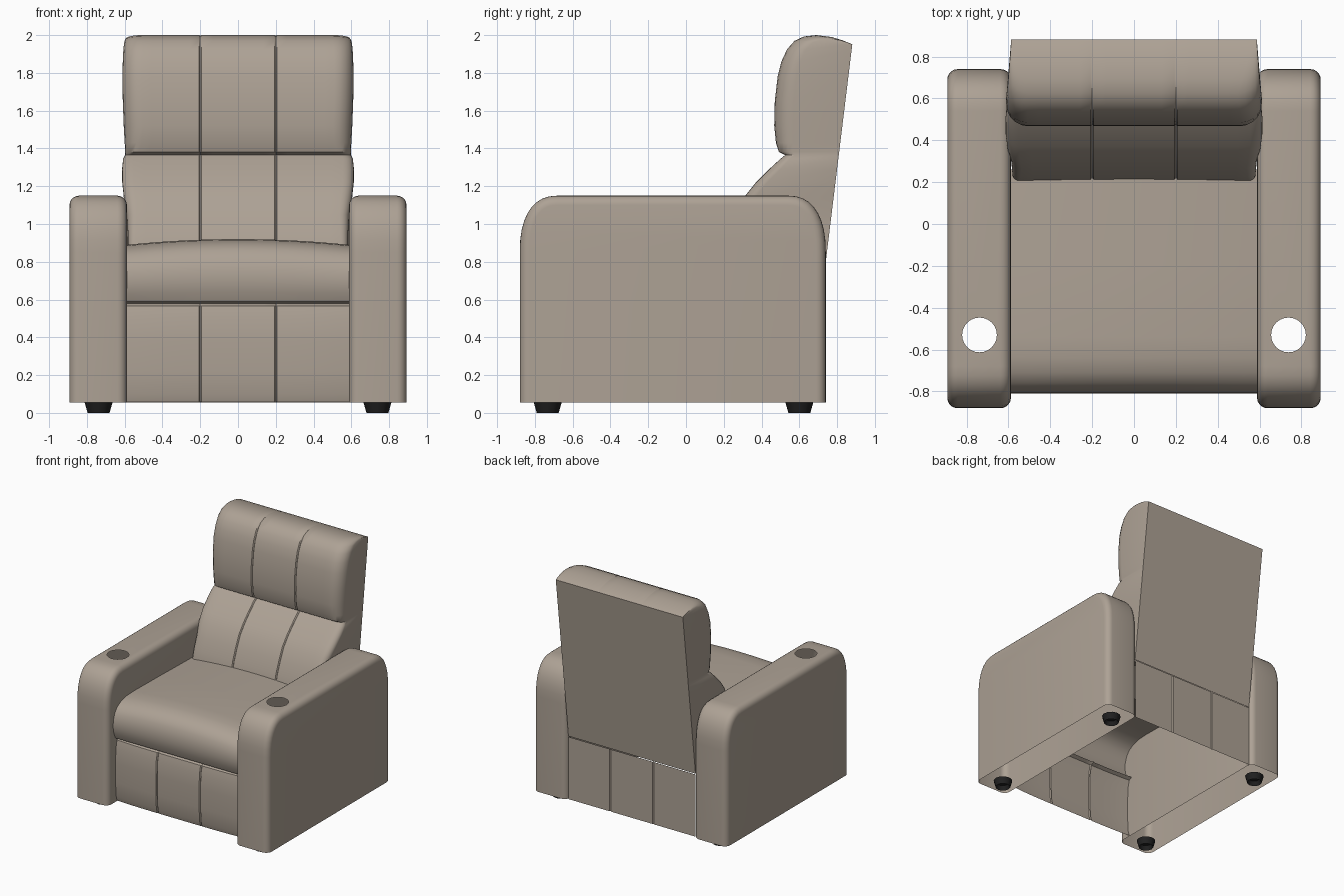
import bpy, bmesh
from math import cos, sin, pi, hypot
from mathutils import Matrix

old = bpy.data.objects.get("Cube")
if old:
    bpy.data.objects.remove(old, do_unlink=True)


def make_material(name, rgb):
    m = bpy.data.materials.new(name)
    m.use_nodes = True
    m.diffuse_color = (*rgb, 1)
    bsdf = m.node_tree.nodes["Principled BSDF"]
    bsdf.inputs["Base Color"].default_value = (*rgb, 1)
    bsdf.inputs["Roughness"].default_value = 0.7
    return m


LEATHER = make_material("taupe leather", (0.42, 0.36, 0.30))
BLACK = make_material("black plastic", (0.015, 0.015, 0.015))
HALF = 0.587       # half width between the armrests
SEAM = 0.2         # x of the stitched seams
FLOOR = 0.055      # underside of the body


def finish(name, bm, mat):
    mesh = bpy.data.meshes.new(name)
    bm.to_mesh(mesh)
    bm.free()
    mesh.materials.append(mat)
    ob = bpy.data.objects.new(name, mesh)
    bpy.context.collection.objects.link(ob)
    bpy.ops.object.select_all(action='DESELECT')
    ob.select_set(True)
    bpy.context.view_layer.objects.active = ob
    bpy.ops.object.shade_smooth_by_angle(angle=0.6)


def bridge_rows(bm, rows, closed=False):
    """Quads between successive rows of vertices."""
    for a, b in zip(rows, rows[1:]):
        n = len(a)
        for i in range(n if closed else n - 1):
            k = (i + 1) % n
            bm.faces.new((a[i], a[k], b[k], b[i]))


def columns(half):
    """Positions across the width, with three close columns at each seam."""
    edge = SEAM + .007
    right = [SEAM / 3, SEAM * 2 / 3, SEAM - .007, SEAM, edge]
    right += [edge + (half - edge) * i / 6 for i in range(1, 7)]
    return [-x for x in reversed(right)] + [0] + right


def groove(x):
    return 0.009 if abs(abs(x) - SEAM) < 0.001 else 0


def sheet(name, path, shape):
    """Upholstered panel swept across the width; shape(x, y, z) gives y, z."""
    bm = bmesh.new()
    rows = [[bm.verts.new((x, *shape(x, y, z))) for x in columns(HALF)]
            for y, z in path]
    bridge_rows(bm, rows)
    finish(name, bm, LEATHER)


# Seat cushion: rolled front, crowned top
seat_path = [(-.74, .58), (-.78, .59), (-.8, .64), (-.81, .7), (-.807, .76),
             (-.79, .82), (-.76, .865), (-.71, .897), (-.64, .915), (-.54, .92),
             (-.2, .915), (.26, .905)]
sheet("seat_cushion", seat_path,
      lambda x, y, z: (y, z - .03 * (x / HALF) ** 2 * min(1, (z - .58) / .3)))

# Footrest panel with three padded sections
foot_path = [(-.74, .58), (-.77, .565), (-.785, .5), (-.79, .38), (-.79, .22),
             (-.782, .1), (-.77, .06)]
sheet("footrest_panel", foot_path[::-1],
      lambda x, y, z: (y + groove(x) + .012 * (x / HALF) ** 4, z))

# Lower rear panel
sheet("rear_panel", [(.715, .575), (.715, FLOOR)],
      lambda x, y, z: (y - groove(x), z))

# Backrest and headrest: (front y, front z, half width, corner radius)
back_rows = [(.18, .62, .58, .03), (.2, .85, .58, .03), (.225, .95, .583, .04),
             (.265, 1.05, .588, .05), (.31, 1.145, .605, .06),
             (.37, 1.22, .613, .06), (.44, 1.29, .614, .06),
             (.5, 1.345, .608, .05), (.525, 1.365, .598, .05),
             (.492, 1.382, .597, .07), (.476, 1.43, .6, .09),
             (.467, 1.52, .605, .1), (.47, 1.65, .61, .1),
             (.485, 1.78, .612, .1), (.505, 1.86, .61, .1),
             (.535, 1.925, .607, .1), (.575, 1.97, .602, .1),
             (.625, 1.993, .598, .1), (.69, 2.0, .594, .08),
             (.77, 1.99, .59, .05), (.83, 1.972, .588, .03),
             (.872, 1.955, .588, .005)]


def backrest():
    bm = bmesh.new()
    rows = []
    for fy, fz, w, r in back_rows:
        bz = .58 if fz < .7 else min(fz, 1.95)
        by = .74 + (bz - .8) * .122
        depth = hypot(by - fy, bz - fz)
        r = min(r, depth * .5)
        corner = [(w - r * (1 - cos(a * pi / 10)), r * (1 - sin(a * pi / 10)))
                  for a in range(6)]
        section = [(-HALF, depth)] + [(-x, t) for x, t in corner]
        section += [(x, groove(x)) for x in columns(w - r)[1:-1]]
        section += corner[::-1] + [(HALF, depth)]
        rows.append([bm.verts.new((x, fy + (by - fy) * t / depth,
                                   fz + (bz - fz) * t / depth))
                     for x, t in section])
    bridge_rows(bm, rows, closed=True)
    bm.faces.new(rows[-1])
    finish("backrest", bm, LEATHER)


backrest()


def armrest(side, name):
    """Hollow arm, rounded at the top, with a round cup opening."""
    bm = bmesh.new()
    front, rear, top, a, b, n = -.88, .74, 1.15, .2, .3, 9

    def corner(edge, sign):
        return [(edge + sign * a * (1 - cos(k * pi / 2 / n) ** .85),
                 top - b + b * sin(k * pi / 2 / n) ** .85) for k in range(n + 1)]

    outline = [(front, FLOOR)] + corner(front, 1)
    outline += corner(rear, -1)[::-1] + [(rear, FLOOR)]
    rows = [[bm.verts.new((x, y, z)) for y, z in outline] for x in (.588, .892)]
    bridge_rows(bm, rows)
    for row in rows:
        bm.faces.new(row)
    bmesh.ops.recalc_face_normals(bm, faces=bm.faces)
    rim = [e for e in bm.edges if abs(e.verts[0].co.x - e.verts[1].co.x) < .01
           and max(v.co.z for v in e.verts) > FLOOR + .01]
    bmesh.ops.bevel(bm, geom=rim, offset=.05, segments=5, profile=.5,
                    affect='EDGES')
    bm.normal_update()

    # Cup opening in the flat top
    flat = max((f for f in bm.faces if abs(f.normal.z) > .99),
               key=lambda f: f.calc_area())
    border = list(flat.edges)
    bmesh.ops.delete(bm, geom=[flat], context='FACES_ONLY')
    ring = bmesh.ops.create_circle(
        bm, segments=24, radius=.083,
        matrix=Matrix.Translation((.738, -.53, top)))["verts"]
    hole = {e for v in ring for e in v.link_edges}
    bmesh.ops.triangle_fill(bm, edges=border + list(hole), use_beauty=True,
                            normal=(0, 0, 1))
    if side < 0:
        bmesh.ops.scale(bm, vec=(-1, 1, 1), verts=bm.verts)
        bmesh.ops.reverse_faces(bm, faces=bm.faces)
    finish(name, bm, LEATHER)


def foot(x, y, name):
    """Tapered foot with a hollow underside."""
    bm = bmesh.new()
    bmesh.ops.create_cone(bm, cap_ends=True, segments=12, radius1=.058,
                          radius2=.074, depth=.056,
                          matrix=Matrix.Translation((x, y, .028)))
    base = min(bm.faces, key=lambda f: f.calc_center_median().z)
    bmesh.ops.inset_individual(bm, faces=[base], thickness=.018)
    bmesh.ops.translate(bm, verts=base.verts, vec=(0, 0, .035))
    finish(name, bm, BLACK)


for side, label in ((1, "left"), (-1, "right")):
    armrest(side, label + "_armrest")
    foot(side * .738, -.732, label + "_front_foot")
    foot(side * .738, .6, label + "_rear_foot")
